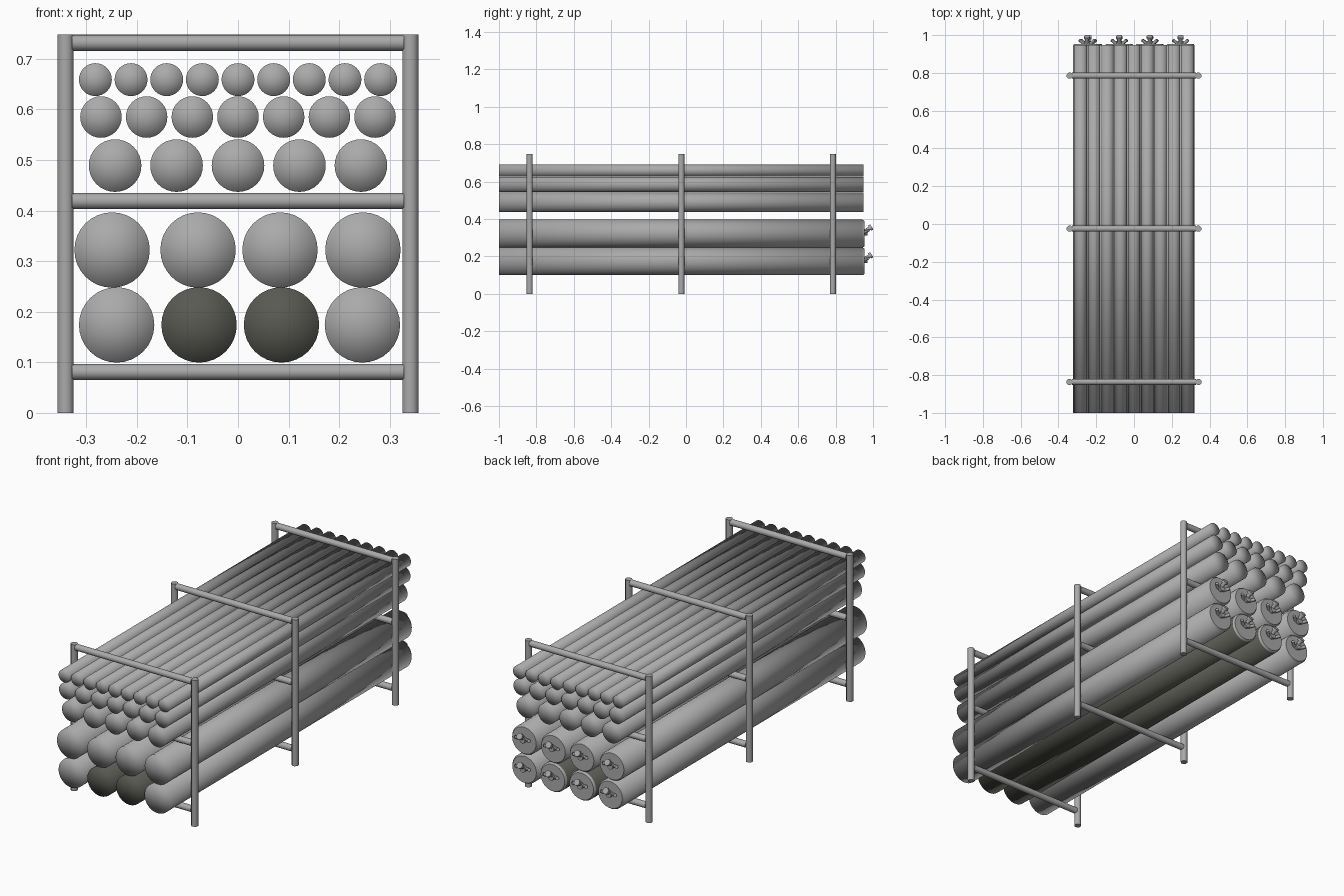
import bpy, math
from mathutils import Vector

if "Cube" in bpy.data.objects:
    bpy.data.objects.remove(bpy.data.objects["Cube"])


def material(name, rgb):
    m = bpy.data.materials.new(name)
    m.diffuse_color = (*rgb, 1)
    m.use_nodes = True
    m.node_tree.nodes["Principled BSDF"].inputs["Base Color"].default_value = m.diffuse_color
    return m


GREY = material("steel_grey", (0.40, 0.40, 0.40))
DARK = material("dark_olive_grey", (0.10, 0.10, 0.085))


def rod(name, a, b, r, mat=GREY, sides=16, r2=None, fan=False):
    """Cylinder or cone from point a to point b."""
    a, b = Vector(a), Vector(b)
    d = b - a
    bpy.ops.mesh.primitive_cone_add(
        vertices=sides, radius1=r, radius2=r if r2 is None else r2,
        depth=d.length, end_fill_type='TRIFAN' if fan else 'NGON',
        location=(a + b) / 2,
        rotation=d.to_track_quat('Z', 'Y').to_euler())
    ob = bpy.context.object
    ob.name = name
    ob.data.materials.append(mat)
    if fan:
        bpy.ops.object.shade_smooth()   # soft, fan-shaded tube ends
    else:
        bpy.ops.object.shade_smooth_by_angle(angle=math.radians(50))
    return ob


FRONT, BACK = -1.0, 0.948

# Rack: three frames, each with two posts and three crossbars
for i, y in enumerate((-0.836, -0.025, 0.785)):
    for side, x in (("left", -0.341), ("right", 0.341)):
        post = rod(f"rack_post_{side}_{i}", (x, y, 0), (x, y, 0.748), 0.0172, sides=8)
        post.rotation_euler.z += math.radians(22.5)
    for level, z in (("bottom", 0.081), ("middle", 0.419), ("top", 0.732)):
        rod(f"rack_crossbar_{level}_{i}", (-0.328, y, z), (0.328, y, z), 0.016)

# Small tubes: (row, height, radius, x of outermost tube, count)
for row, z, r, xmax, n in (("large", 0.489, 0.052, 0.243, 5),
                           ("medium", 0.585, 0.041, 0.271, 7),
                           ("small", 0.659, 0.0325, 0.282, 9)):
    for i in range(n):
        x = -xmax + 2 * xmax * i / (n - 1)
        rod(f"{row}_tube_{i}", (x, FRONT, z), (x, BACK, z), r, sides=32, fan=True)


def valve(tag, x, z):
    """Outlet fittings on the back cap of a big cylinder."""
    # main stem leaning up and outwards, with a flange head
    rod(f"valve_stem_{tag}", (x, 0.950, z + 0.008), (x, 0.990, z + 0.034), 0.010, sides=12)
    rod(f"valve_head_{tag}", (x, 0.982, z + 0.029), (x, 0.993, z + 0.036), 0.016, sides=12)
    # two smaller side outlets
    for side, s in (("left", -1), ("right", 1)):
        rod(f"valve_outlet_{side}_{tag}", (x + s * 0.012, 0.950, z + 0.004),
            (x + s * 0.040, 0.974, z + 0.016), 0.008, sides=12)
    # hub in the middle
    rod(f"valve_hub_{tag}", (x, 0.950, z + 0.006), (x, 0.970, z + 0.006), 0.015, sides=12)


# Big gas cylinders with bevelled back caps; two of the lower ones are dark
R = 0.0745
for row, z, xs in (("lower", 0.174, (-0.240, -0.077, 0.086, 0.246)),
                   ("upper", 0.322, (-0.249, -0.079, 0.083, 0.247))):
    for i, x in enumerate(xs):
        mat = DARK if row == "lower" and i in (1, 2) else GREY
        rod(f"{row}_cylinder_{i}", (x, FRONT, z), (x, BACK - 0.004, z), R, mat, 32, fan=True)
        rod(f"{row}_cylinder_cap_{i}", (x, BACK - 0.004, z), (x, BACK + 0.006, z), R,
            GREY, 32, r2=R * 0.91)
        valve(f"{row}_{i}", x, z)
